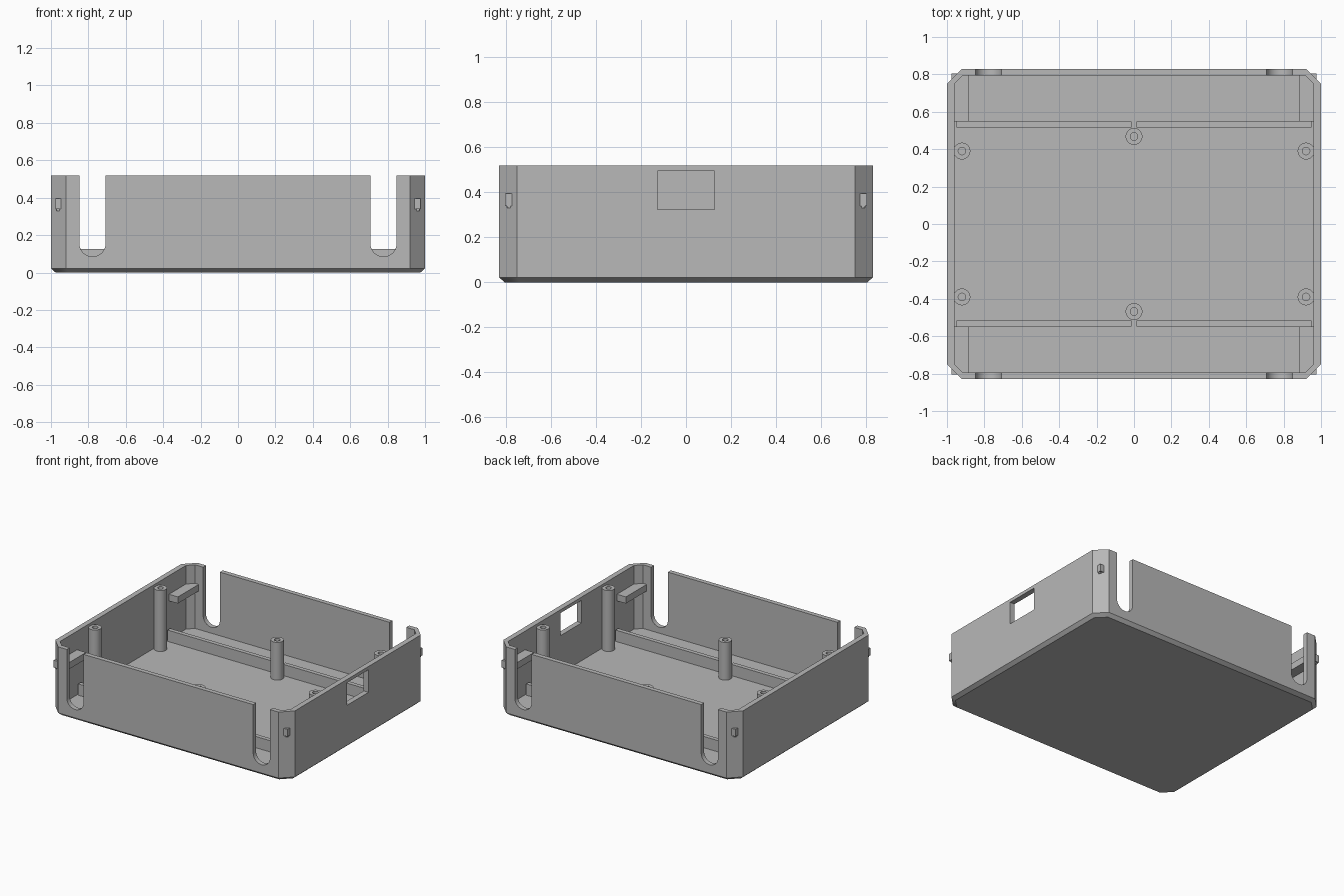
import bpy, bmesh, math

cube = bpy.data.objects.get("Cube")
if cube:
    bpy.data.objects.remove(cube, do_unlink=True)

# Single plain grey plastic
grey = bpy.data.materials.new("grey_plastic")
grey.use_nodes = True
GREY = (0.48, 0.48, 0.48, 1)
grey.diffuse_color = GREY
grey.node_tree.nodes["Principled BSDF"].inputs["Base Color"].default_value = GREY

# Main sizes
HX, HY, TOP, FLOOR = 1.0, 0.83, 0.52, 0.04
IX, IY = 0.96, 0.795


def finish(bm, name):
    bmesh.ops.recalc_face_normals(bm, faces=bm.faces)
    mesh = bpy.data.meshes.new(name)
    bm.to_mesh(mesh)
    bm.free()
    mesh.materials.append(grey)
    ob = bpy.data.objects.new(name, mesh)
    bpy.context.collection.objects.link(ob)
    return ob


def box(name, x0, x1, y0, y1, z0, z1):
    bm = bmesh.new()
    bmesh.ops.create_cube(bm, size=1)
    for v in bm.verts:
        v.co.x = x1 if v.co.x > 0 else x0
        v.co.y = y1 if v.co.y > 0 else y0
        v.co.z = z1 if v.co.z > 0 else z0
    return finish(bm, name)


def loft(name, rings, cap=True):
    """Skin a list of equal-length point rings."""
    bm = bmesh.new()
    loops = [[bm.verts.new(p) for p in ring] for ring in rings]
    n = len(loops[0])
    for a, b in zip(loops, loops[1:]):
        for i in range(n):
            j = (i + 1) % n
            bm.faces.new((a[i], a[j], b[j], b[i]))
    bm.faces.new(loops[0])
    bm.faces.new(loops[-1])
    return finish(bm, name)


def octagon(hx, hy, c, z):
    """Rectangle with cut corners."""
    quarter = [(hx, hy - c), (hx - c, hy)]
    pts = quarter + [(-x, y) for x, y in reversed(quarter)]
    pts += [(-x, -y) for x, y in pts]
    return [(x, y, z) for x, y in pts]


def circle(x, y, r, z, n=32):
    return [(x + r * math.cos(math.tau * i / n), y + r * math.sin(math.tau * i / n), z)
            for i in range(n)]


def smooth(ob):
    bpy.ops.object.select_all(action="DESELECT")
    ob.select_set(True)
    bpy.context.view_layer.objects.active = ob
    bpy.ops.object.shade_smooth_by_angle(angle=math.radians(30))


def cut(target, cutter):
    mod = target.modifiers.new("cut", "BOOLEAN")
    mod.operation = "DIFFERENCE"
    mod.solver = "EXACT"
    mod.object = cutter
    cutter.hide_render = True
    bpy.context.view_layer.objects.active = target
    bpy.ops.object.modifier_apply(modifier=mod.name)
    bpy.data.objects.remove(cutter, do_unlink=True)


# Open tray with cut corners and a bevelled underside
shell = loft("case_shell", [
    octagon(HX - 0.025, HY - 0.025, 0.068, 0),
    octagon(HX, HY, 0.08, 0.022),
    octagon(HX, HY, 0.08, TOP),
    octagon(IX, IY, 0.045, TOP),
    octagon(IX, IY, 0.045, FLOOR),
])

# Round-bottomed cable slots through front and back walls
for sx in (-1, 1):
    r, cx, cz = 0.07, sx * 0.778, 0.155
    arc = [(cx + r * math.cos(a), cz + r * math.sin(a))
           for a in (math.pi * (1 + i / 20) for i in range(21))]
    outline = arc + [(cx + r, 0.7), (cx - r, 0.7)]
    cut(shell, loft("slot_cutter", [[(x, y, z) for x, z in outline] for y in (-1, 1)]))

# Connector window in the left wall
cut(shell, box("window_cutter", 0.9, 1.1, -0.127, 0.127, 0.325, 0.495))
smooth(shell)

# Hollow screw posts: four tall at the sides, two shorter in the middle
posts = [(sx * 0.92, sy * 0.39, 0.5) for sx in (-1, 1) for sy in (-1, 1)]
posts += [(0, sy * 0.468, 0.325) for sy in (-1, 1)]
for x, y, top in posts:
    smooth(loft("screw_post", [
        circle(x, y, 0.045, FLOOR - 0.01), circle(x, y, 0.045, top),
        circle(x, y, 0.02, top), circle(x, y, 0.02, top - 0.2),
    ]))

for sy in (-1, 1):
    for sx in (-1, 1):
        def corner_box(name, x0, x1, y0, y1, z0, z1):
            xs, ys = sorted((sx * x0, sx * x1)), sorted((sy * y0, sy * y1))
            return box(name, *xs, *ys, z0, z1)

        # Floor rib halves, with a small gap at the middle
        corner_box("floor_rib", 0.013, 0.95, 0.516, 0.548, FLOOR - 0.01, 0.125)
        # Ledges on the side walls near the corners
        corner_box("side_ledge", 0.885, 0.97, 0.548, IY, 0.33, 0.38)
        # Snap nubs on the cut corners
        corner_box("snap_nub", 0.945, 0.976, 0.772, 0.805, 0.34, 0.395)
